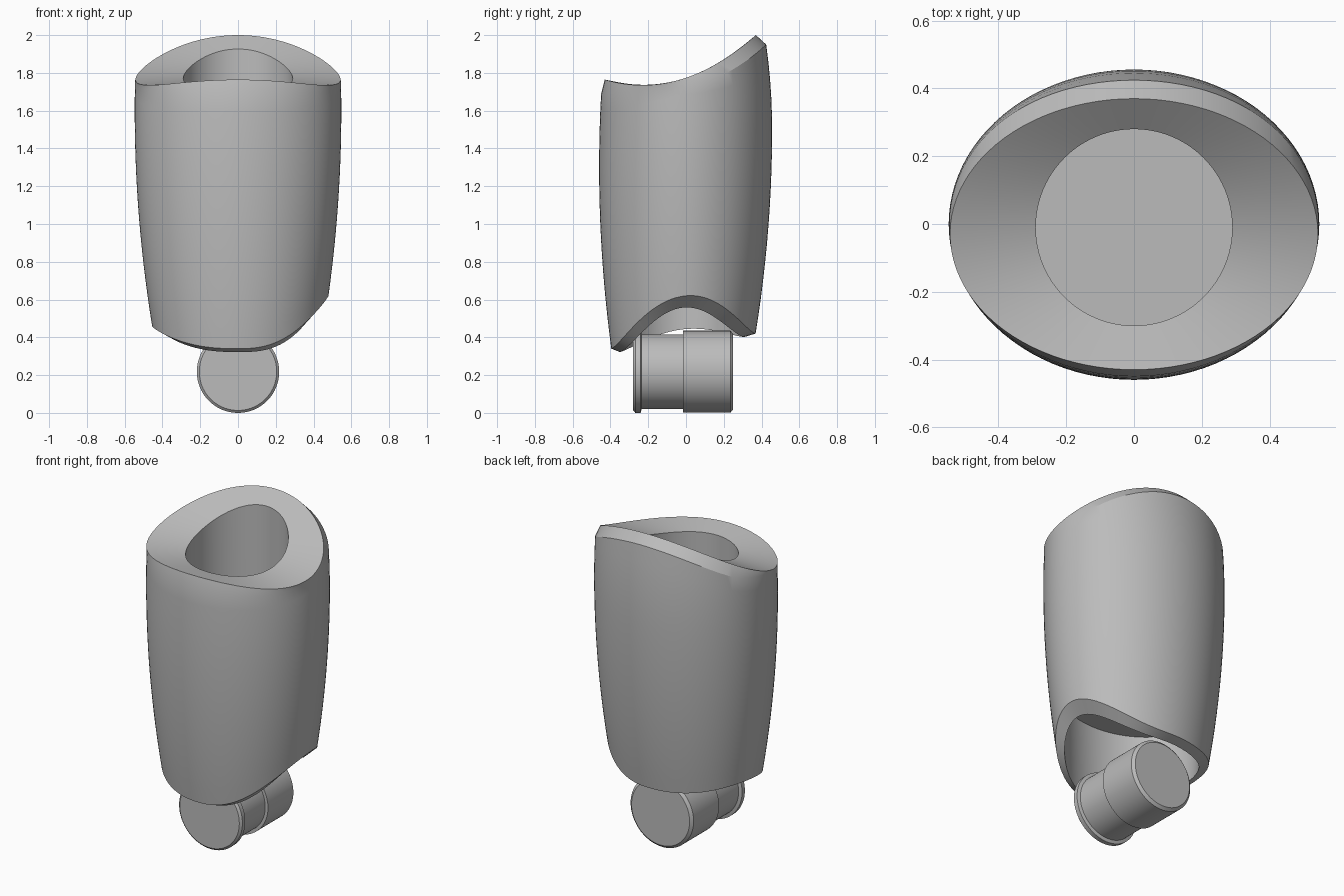
import bpy, bmesh
from math import sin, cos, pi, radians

cube = bpy.data.objects.get("Cube")
if cube:
    bpy.data.objects.remove(cube)

grey = bpy.data.materials.new("plain_grey")
grey.use_nodes = True
colour = (0.5, 0.5, 0.5, 1)
grey.diffuse_color = colour
grey.node_tree.nodes["Principled BSDF"].inputs["Base Color"].default_value = colour

SEGMENTS = 96
ANGLES = [2 * pi * i / SEGMENTS for i in range(SEGMENTS)]


def loft(name, rings):
    """Skin a list of closed rings and cap both ends."""
    bm = bmesh.new()
    loops = [[bm.verts.new(p) for p in ring] for ring in rings]
    for a, b in zip(loops, loops[1:]):
        for i in range(SEGMENTS):
            j = (i + 1) % SEGMENTS
            bm.faces.new((a[i], a[j], b[j], b[i]))
    bm.faces.new(loops[0])
    bm.faces.new(loops[-1])
    bmesh.ops.recalc_face_normals(bm, faces=bm.faces)
    mesh = bpy.data.meshes.new(name)
    bm.to_mesh(mesh)
    bm.free()
    mesh.materials.append(grey)
    obj = bpy.data.objects.new(name, mesh)
    bpy.context.collection.objects.link(obj)
    bpy.ops.object.select_all(action='DESELECT')
    obj.select_set(True)
    bpy.context.view_layer.objects.active = obj
    bpy.ops.object.shade_smooth_by_angle(angle=radians(25))
    return obj


def ellipse(rx, ry, cy, height):
    """Ring whose height is a function of angle and y."""
    ring = []
    for a in ANGLES:
        y = cy + ry * sin(a)
        ring.append((rx * cos(a), y, height(a, y)))
    return ring


def top_height(y):
    return 1.735 + 0.736 * (y + 0.23) ** 2


def bottom_height(a):
    arch = 0.24 if cos(a) > 0 else 0.08
    return 0.38 + 0.04 * sin(a) + arch * abs(cos(a)) ** 2.7


def inner_bottom_height(a, y):
    return bottom_height(a) - 0.018 - 0.045 * max(0, cos(a)) ** 2


def skin_point(a, z):
    """Point on the bulging outer wall."""
    rx = 0.547 - 0.071 * (z - 1.6) ** 2
    if sin(a) > 0:
        ry = 0.456 - 0.075 * (z - 1.5) ** 2 - 0.08 * max(0, z - 1.5) ** 2
    else:
        ry = 0.46 - 0.07 * (z - 1.3) ** 2
    return (rx * cos(a), ry * sin(a), z)


def shoulder_height(a):
    """Lower edge of the bevel round the top rim."""
    s = sin(a)
    drop = 0.008 + (0.042 * min(1, 2 * s) if s > 0 else 0.07 * s * s)
    return top_height(-0.03 + 0.4 * s) - drop


# Shell: bore, sloping top rim, outer wall, arched lower rim, underside cavity
rings = [
    ellipse(0.29, 0.29, -0.01, lambda a, y: 1.2),
    ellipse(0.29, 0.29, -0.01, lambda a, y: top_height(y)),
    ellipse(0.543, 0.4, -0.03, lambda a, y: top_height(y)),
]
STEPS = 16
for k in range(STEPS + 1):
    t = k / STEPS
    rings.append([skin_point(a, (1 - t) * shoulder_height(a) + t * bottom_height(a))
                  for a in ANGLES])
rings += [
    ellipse(0.41, 0.33, -0.02, inner_bottom_height),
    ellipse(0.42, 0.34, -0.02, lambda a, y: 0.8),
]
loft("shell", rings)

# Joint barrel: flange, recessed band and wider rear drum, turned about y
profile = [(-0.28, 0.205), (-0.268, 0.218), (-0.24, 0.218), (-0.235, 0.198),
           (-0.015, 0.198), (-0.015, 0.217), (0.235, 0.217), (0.25, 0.2)]
loft("joint_barrel", [[(r * cos(a), y, 0.218 + r * sin(a)) for a in ANGLES]
                      for y, r in profile])
